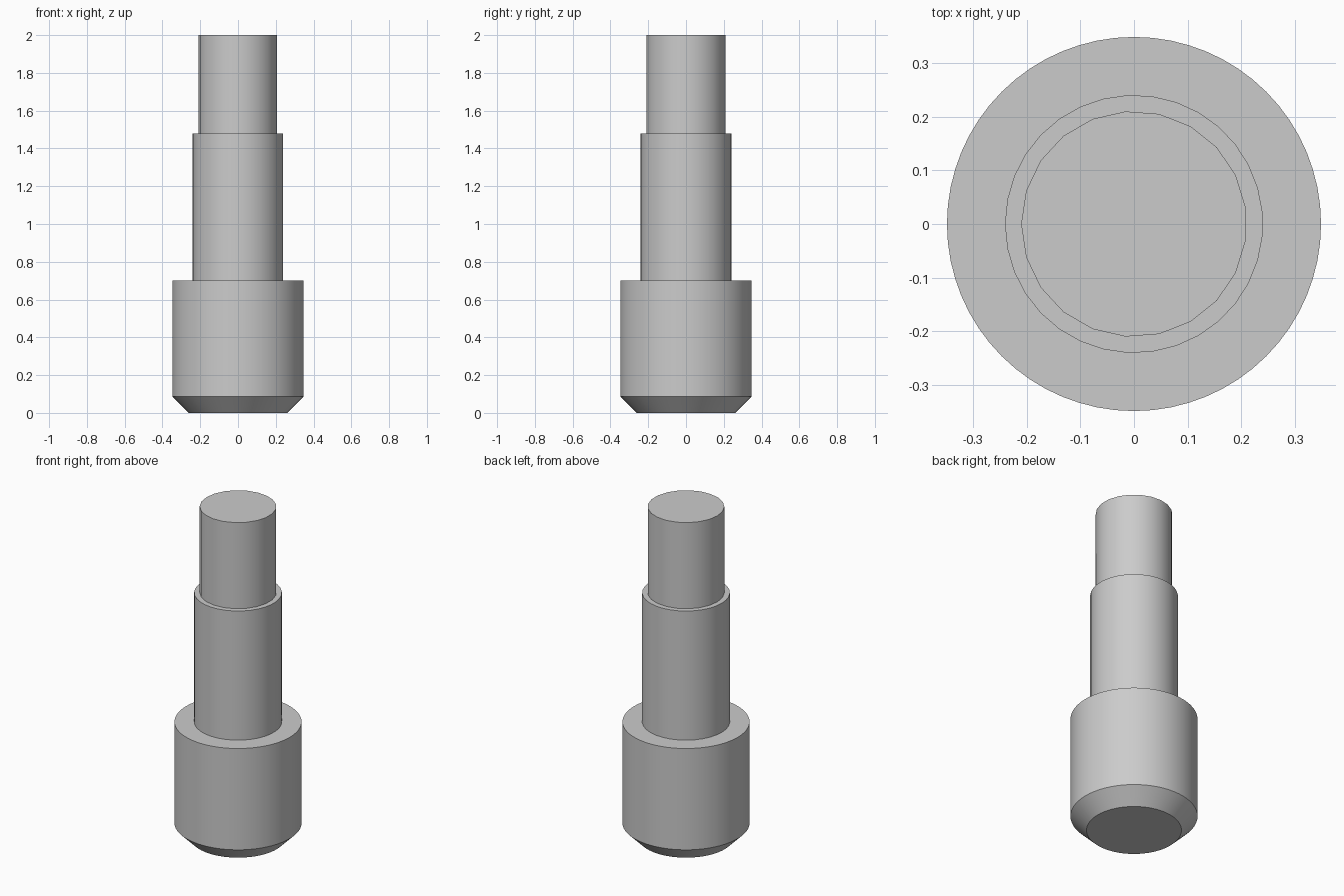
import bpy, math

if "Cube" in bpy.data.objects:
    bpy.data.objects.remove(bpy.data.objects["Cube"])

steel = bpy.data.materials.new("grey steel")
steel.diffuse_color = (0.6, 0.6, 0.6, 1)
steel.use_nodes = True
steel.node_tree.nodes["Principled BSDF"].inputs["Base Color"].default_value = steel.diffuse_color


def turned(name, profile, sides, start=0.0):
    """Closed solid of revolution from (radius, z) rings, bottom to top."""
    verts, faces = [], []
    for r, z in profile:
        for i in range(sides):
            a = start + 2 * math.pi * i / sides
            verts.append((r * math.cos(a), r * math.sin(a), z))
    for k in range(len(profile) - 1):
        for i in range(sides):
            j = (i + 1) % sides
            a, b = k * sides, (k + 1) * sides
            faces.append((a + i, a + j, b + j, b + i))
    faces.append(tuple(reversed(range(sides))))
    faces.append(tuple(range(len(verts) - sides, len(verts))))
    mesh = bpy.data.meshes.new(name)
    mesh.from_pydata(verts, [], faces)
    mesh.materials.append(steel)
    obj = bpy.data.objects.new(name, mesh)
    bpy.context.collection.objects.link(obj)
    bpy.ops.object.select_all(action='DESELECT')
    obj.select_set(True)
    bpy.context.view_layer.objects.active = obj
    bpy.ops.object.shade_smooth_by_angle(angle=math.radians(30))
    return obj


# Wide head with a chamfered lower rim
turned("head", [(0.26, 0), (0.348, 0.088), (0.348, 0.70)], 64)
# Middle shoulder
turned("shoulder", [(0.24, 0.70), (0.24, 1.48)], 33, math.pi)
# Narrow end shank
turned("shank", [(0.21, 1.48), (0.21, 2.0)], 21, math.pi)
